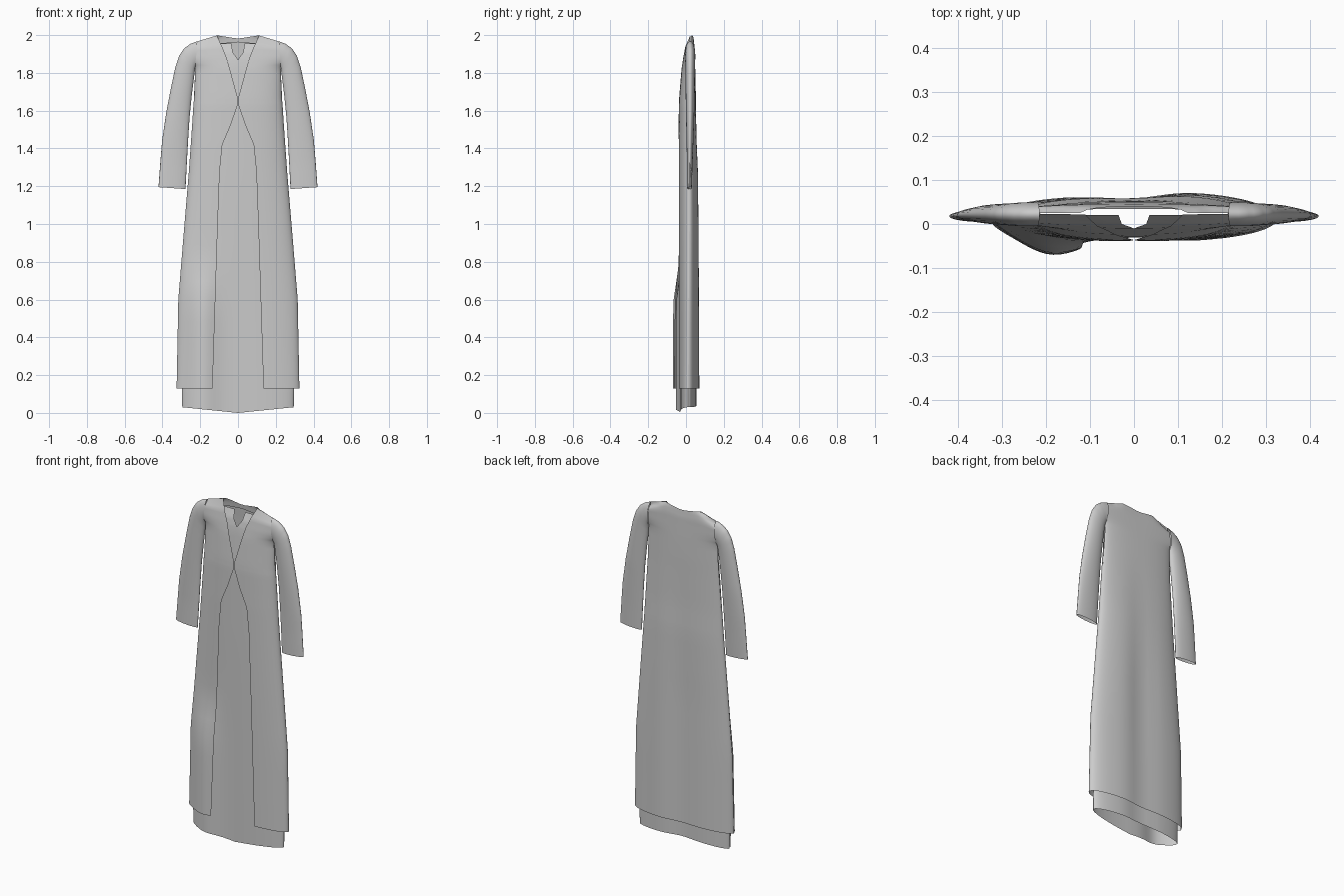
import bpy, bmesh, math


def clamp(v):
    return max(0.0, min(1.0, v))


def refine(keys, n):
    # linear subdivision between key rows
    out = []
    for a, b in zip(keys, keys[1:]):
        out += [[p + (q - p) * i / n for p, q in zip(a, b)] for i in range(n)]
    return out + [list(keys[-1])]


def finish(name, grids, closed=False):
    bm = bmesh.new()
    for rows in grids:
        vs = [[bm.verts.new(p) for p in r] for r in rows]
        for r0, r1 in zip(vs, vs[1:]):
            m = len(r0)
            for j in range(m if closed else m - 1):
                k = (j + 1) % m
                bm.faces.new((r0[j], r0[k], r1[k], r1[j]))
    bmesh.ops.remove_doubles(bm, verts=bm.verts, dist=0.0005)
    bmesh.ops.recalc_face_normals(bm, faces=bm.faces)
    me = bpy.data.meshes.new(name)
    bm.to_mesh(me)
    bm.free()
    me.shade_smooth()
    ob = bpy.data.objects.new(name, me)
    bpy.context.collection.objects.link(ob)
    return ob


def cloth_y(x, z, w, depth, front, bulge):
    # rounded cross-section plus gentle folds growing toward the hem
    c = 0.01 + 0.015 * clamp(z / 2)
    prof = math.sqrt(max(0.0, 1 - min(1.0, abs(x) / w) ** 2.5))
    y = c + (depth - c) * prof
    low = clamp((1.7 - z) / 0.8)
    if front:
        k = clamp((0.85 - z) / 0.3)
        k = k * k * (3 - 2 * k)
        if x < 0:
            y -= bulge * k * math.exp(-((x + 0.19) / 0.085) ** 2)
    else:
        y -= low * 0.016 * math.exp(-(x / 0.08) ** 2)
        if x < 0:
            y -= low * 0.010 * prof * min(1, -x / 0.1)
    return y


def panel(name, keys, front, bulge=0.0, neck=0.0):
    # keys: inner x, inner z, outer x, outer z, section half width, y depth
    cols, grids = 18, []
    for side in (-1, 1):
        rows = []
        for xi, zi, xo, zo, w, d in refine(keys, 4):
            row = []
            for j in range(cols + 1):
                s = math.sin(math.pi / 2 * j / cols)
                x, z = xi + (xo - xi) * s, zi + (zo - zi) * s
                y = cloth_y(side * x, z, w, d, front, bulge)
                z += neck * clamp((z - 1.9) / 0.07) * max(0, 1 - abs(x - 0.11) / 0.1)
                row.append((side * x, y, z))
            rows.append(row)
        grids.append(rows)
    return finish(name, grids)


# outer robe: front panels parted above and below the waist clasp point
panel("outer_robe_front", [
    (0.112, 1.998, 0.215, 1.967, 0.32, 0.022),
    (0.085, 1.94, 0.221, 1.93, 0.32, -0.004),
    (0.06, 1.88, 0.224, 1.88, 0.29, -0.015),
    (0.043, 1.82, 0.226, 1.83, 0.228, -0.024),
    (0.002, 1.67, 0.232, 1.67, 0.232, -0.036),
    (0.002, 1.63, 0.236, 1.63, 0.236, -0.038),
    (0.040, 1.52, 0.243, 1.52, 0.243, -0.039),
    (0.083, 1.42, 0.250, 1.42, 0.250, -0.040),
    (0.097, 1.28, 0.260, 1.28, 0.260, -0.040),
    (0.108, 0.98, 0.285, 0.98, 0.285, -0.040),
    (0.120, 0.60, 0.316, 0.60, 0.316, -0.040),
    (0.135, 0.13, 0.325, 0.13, 0.325, -0.041)], True, bulge=0.036)

# outer robe: back panel
panel("outer_robe_back", [
    (0, 1.983, 0.215, 1.967, 0.12, 0.040),
    (0, 1.94, 0.221, 1.93, 0.30, 0.045),
    (0, 1.88, 0.224, 1.88, 0.29, 0.047),
    (0, 1.82, 0.226, 1.83, 0.228, 0.049),
    (0, 1.65, 0.234, 1.65, 0.234, 0.053),
    (0, 1.42, 0.250, 1.42, 0.250, 0.060),
    (0, 1.28, 0.260, 1.28, 0.260, 0.067),
    (0, 0.98, 0.285, 0.98, 0.285, 0.071),
    (0, 0.60, 0.316, 0.60, 0.316, 0.073),
    (0, 0.13, 0.325, 0.13, 0.325, 0.075)], False, neck=0.024)

# inner gown with notched neck and longer hem
panel("inner_gown_front", [
    (0.035, 1.955, 0.11, 1.955, 0.25, 0.020),
    (0.028, 1.91, 0.17, 1.90, 0.25, 0.000),
    (0, 1.87, 0.20, 1.84, 0.22, -0.010),
    (0, 1.65, 0.215, 1.65, 0.215, -0.028),
    (0, 1.20, 0.250, 1.20, 0.250, -0.031),
    (0, 0.60, 0.288, 0.60, 0.288, -0.031),
    (0, 0.12, 0.297, 0.12, 0.297, -0.031),
    (0, 0.00, 0.295, 0.03, 0.295, -0.031)], True, bulge=0.030)
panel("inner_gown_back", [
    (0, 1.965, 0.11, 1.955, 0.25, 0.034),
    (0, 1.90, 0.17, 1.90, 0.25, 0.038),
    (0, 1.84, 0.20, 1.84, 0.22, 0.041),
    (0, 1.65, 0.215, 1.65, 0.215, 0.045),
    (0, 1.20, 0.250, 1.20, 0.250, 0.057),
    (0, 0.60, 0.288, 0.60, 0.288, 0.059),
    (0, 0.12, 0.297, 0.12, 0.297, 0.059),
    (0, 0.04, 0.295, 0.03, 0.295, 0.059)], False)

# sleeves: inner x, inner z, outer x, outer z, y centre, y half thickness
sleeve = [
    (0.226, 1.830, 0.215, 1.967, 0.022, 0.027),
    (0.227, 1.825, 0.250, 1.955, 0.022, 0.027),
    (0.228, 1.815, 0.285, 1.930, 0.022, 0.027),
    (0.230, 1.800, 0.312, 1.890, 0.022, 0.026),
    (0.235, 1.760, 0.332, 1.830, 0.022, 0.025),
    (0.245, 1.680, 0.355, 1.720, 0.022, 0.024),
    (0.256, 1.570, 0.380, 1.590, 0.022, 0.022),
    (0.265, 1.430, 0.402, 1.440, 0.021, 0.018),
    (0.271, 1.320, 0.411, 1.330, 0.020, 0.015),
    (0.278, 1.185, 0.421, 1.195, 0.018, 0.013)]
for side, label in ((-1, "left"), (1, "right")):
    rows = []
    for xi, zi, xo, zo, yc, h in refine(sleeve, 3):
        row = []
        for j in range(28):
            a = 2 * math.pi * j / 28
            s = 0.5 - 0.5 * math.cos(a)
            row.append((side * (xi + (xo - xi) * s), yc + h * math.sin(a), zi + (zo - zi) * s))
        rows.append(row)
    finish(label + "_sleeve", [rows], closed=True)
